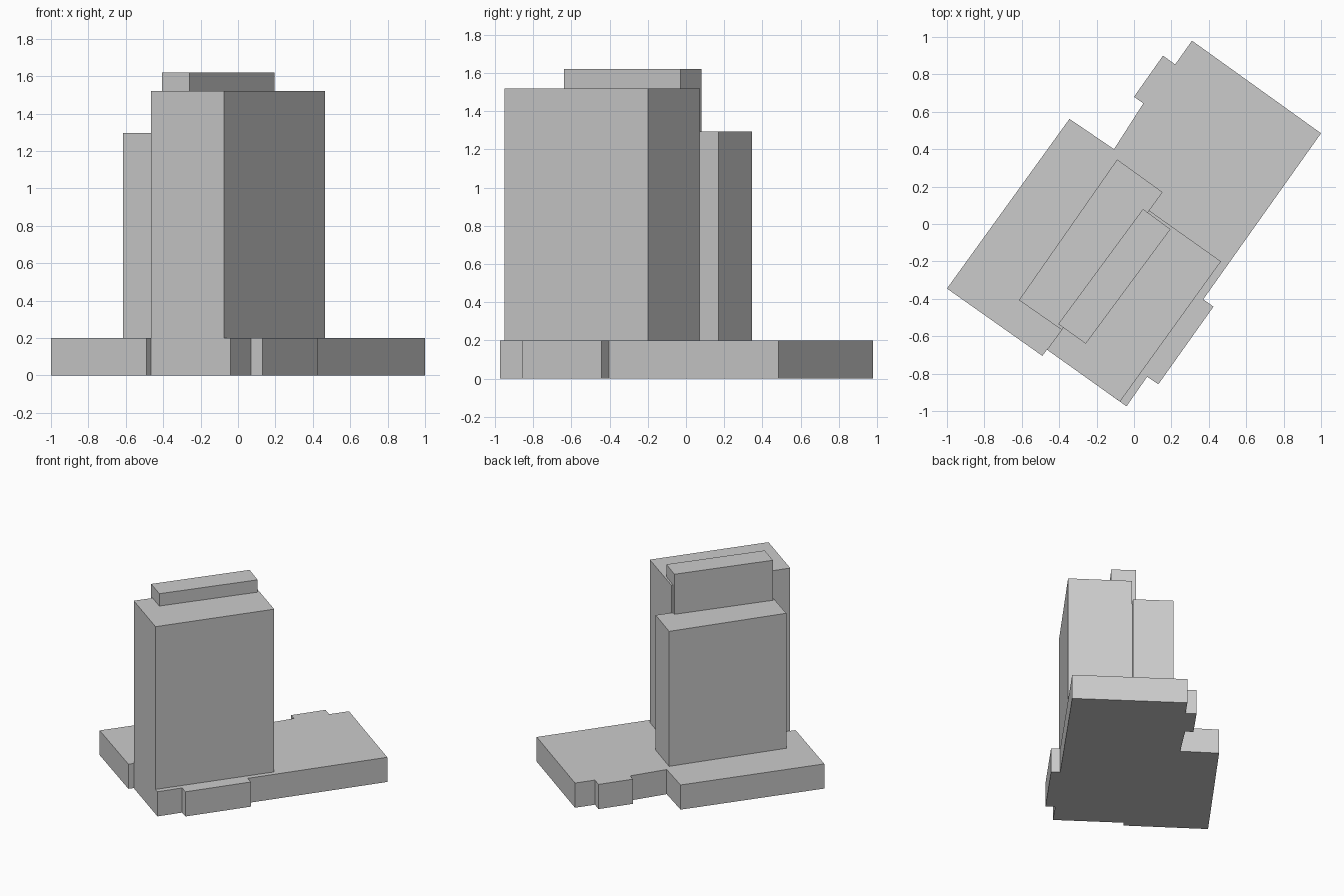
import bpy, bmesh

if "Cube" in bpy.data.objects:
    bpy.data.objects.remove(bpy.data.objects["Cube"])


def extrude_footprint(name, outline, z0, z1):
    """Extrude a flat outline into a closed vertical block."""
    bm = bmesh.new()
    base = bm.faces.new([bm.verts.new((x, y, z0)) for x, y in outline])
    top = bmesh.ops.extrude_face_region(bm, geom=[base], use_keep_orig=True)
    verts = [g for g in top["geom"] if isinstance(g, bmesh.types.BMVert)]
    bmesh.ops.translate(bm, verts=verts, vec=(0, 0, z1 - z0))
    bmesh.ops.recalc_face_normals(bm, faces=bm.faces)
    mesh = bpy.data.meshes.new(name)
    bm.to_mesh(mesh)
    bm.free()
    obj = bpy.data.objects.new(name, mesh)
    bpy.context.collection.objects.link(obj)
    return obj


# Podium with stepped sides
extrude_footprint("podium", [
    (-1.0, -0.345), (-0.49, -0.705), (-0.465, -0.672), (-0.04, -0.975),
    (0.07, -0.817), (0.13, -0.857), (0.425, -0.442), (0.37, -0.403),
    (1.0, 0.485), (0.31, 0.98), (0.22, 0.853), (0.155, 0.90),
    (0.0, 0.68), (0.05, 0.645), (-0.107, 0.40), (-0.345, 0.562),
], 0, 0.2)

# Main tower
extrude_footprint("main_tower", [
    (-0.465, -0.672), (-0.075, -0.95), (0.465, -0.20), (0.08, 0.073),
], 0.2, 1.52)

# Lower tower at the back left
extrude_footprint("lower_tower", [
    (-0.615, -0.407), (-0.385, -0.567), (0.153, 0.17), (-0.09, 0.345),
], 0.2, 1.295)

# Rooftop plant room, standing on the lower tower and the main roof
extrude_footprint("roof_plant_room", [
    (-0.405, -0.535), (-0.258, -0.64), (0.195, -0.028), (0.048, 0.08),
], 1.295, 1.62)
